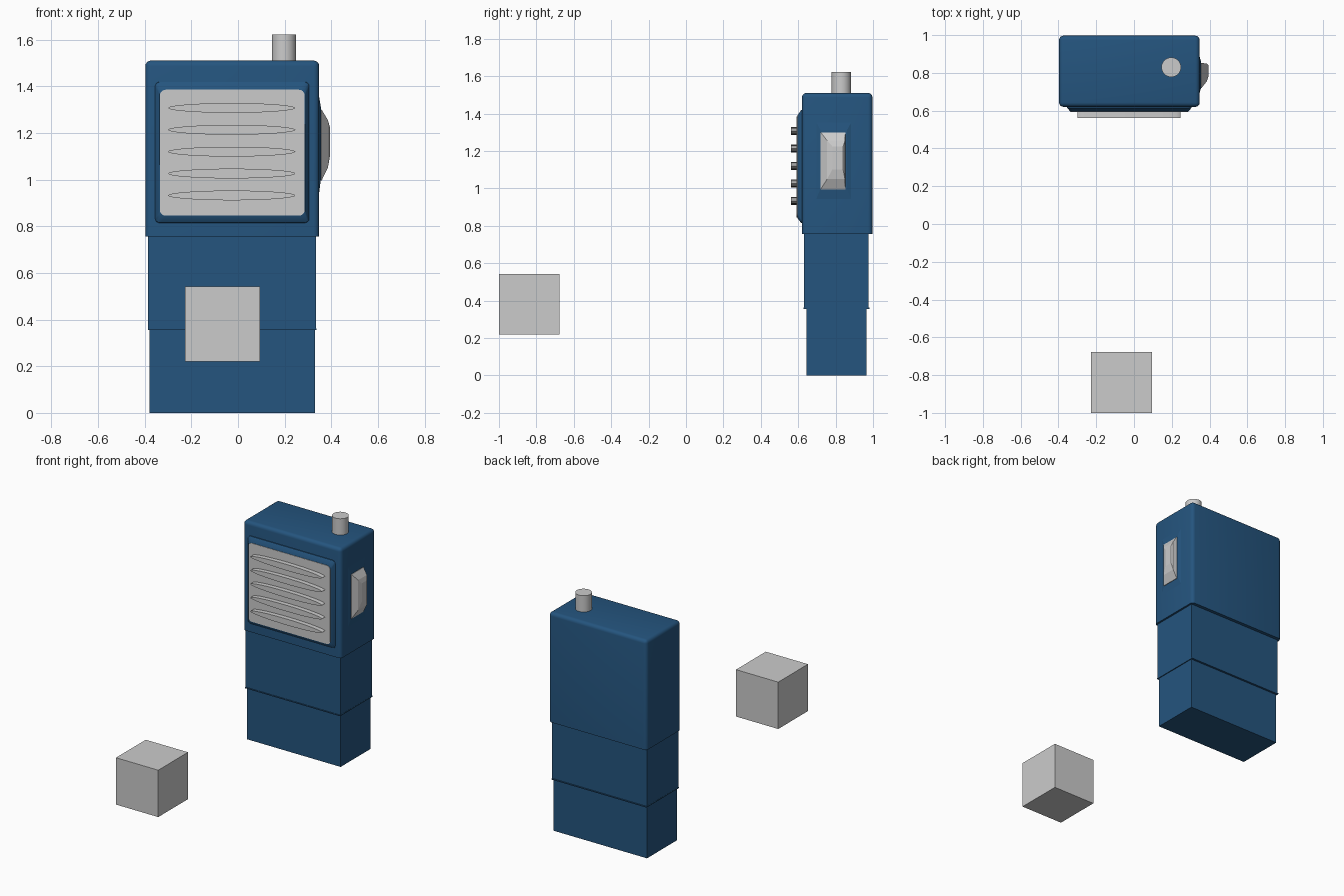
import bpy, bmesh, math
from mathutils import Matrix

if "Cube" in bpy.data.objects:
    bpy.data.objects.remove(bpy.data.objects["Cube"])

blue = bpy.data.materials.new("navy_blue")
blue.diffuse_color = (0.018, 0.09, 0.21, 1)
blue.use_nodes = True
blue.node_tree.nodes["Principled BSDF"].inputs["Base Color"].default_value = blue.diffuse_color


def finish(name, bm, mat=None, smooth=False):
    bmesh.ops.recalc_face_normals(bm, faces=bm.faces)
    me = bpy.data.meshes.new(name)
    bm.to_mesh(me)
    bm.free()
    ob = bpy.data.objects.new(name, me)
    bpy.context.collection.objects.link(ob)
    if mat:
        me.materials.append(mat)
    if smooth:
        bpy.ops.object.select_all(action='DESELECT')
        ob.select_set(True)
        bpy.context.view_layer.objects.active = ob
        bpy.ops.object.shade_smooth_by_angle(angle=math.radians(35))
    return ob


def box(name, x0, x1, y0, y1, z0, z1, mat=None, bevel=0):
    bm = bmesh.new()
    bmesh.ops.create_cube(bm, size=1)
    for v in bm.verts:
        v.co = (x0 + (v.co.x + .5) * (x1 - x0), y0 + (v.co.y + .5) * (y1 - y0),
                z0 + (v.co.z + .5) * (z1 - z0))
    if bevel:  # round everything except the bottom rim
        edges = [e for e in bm.edges if max(v.co.z for v in e.verts) > z0 + 0.01]
        bmesh.ops.bevel(bm, geom=edges, offset=bevel, segments=4, profile=0.5, affect='EDGES')
    return finish(name, bm, mat, bevel > 0)


def rounded(u0, u1, v0, v1, r, n=5):
    pts = []
    for cu, cv, a0 in ((u1 - r, v1 - r, 0), (u0 + r, v1 - r, 90), (u0 + r, v0 + r, 180), (u1 - r, v0 + r, 270)):
        for i in range(n):
            a = math.radians(a0 + 90 * i / (n - 1))
            pts.append((cu + r * math.cos(a), cv + r * math.sin(a)))
    return pts


def loft(name, rings, mat=None, smooth=False):
    bm = bmesh.new()
    loops = [[bm.verts.new(p) for p in ring] for ring in rings]
    n = len(loops[0])
    for a, b in zip(loops, loops[1:]):
        for i in range(n):
            bm.faces.new((a[i], a[(i + 1) % n], b[(i + 1) % n], b[i]))
    bm.faces.new(loops[0])
    bm.faces.new(loops[-1])
    return finish(name, bm, mat, smooth)


def front_loft(name, rings, mat=None):
    return loft(name, [[(u, y, v) for u, v in rounded(*r)] for y, r in rings], mat, True)


def side_loft(name, rings, mat=None):
    return loft(name, [[(x, a, c), (x, b, c), (x, b, d), (x, a, d)] for x, a, b, c, d in rings], mat)


def cylinder(name, loc, rx, ry, depth, axis='Z', segments=32):
    bm = bmesh.new()
    rot = Matrix.Rotation(math.pi / 2, 4, 'X') if axis == 'Y' else Matrix()
    m = Matrix.Translation(loc) @ rot @ Matrix.Diagonal((rx, ry, depth, 1))
    bmesh.ops.create_cone(bm, cap_ends=True, segments=segments, radius1=1, radius2=1, depth=1, matrix=m)
    return finish(name, bm, None, True)


# Stepped body
box("upper_body", -0.397, 0.348, 0.62, 0.997, 0.757, 1.51, blue, 0.024)
box("middle_body", -0.385, 0.335, 0.632, 0.975, 0.358, 0.76, blue)
box("lower_body", -0.38, 0.33, 0.643, 0.966, 0, 0.36, blue)

# Thin lip at the lower step
box("step_lip", -0.386, 0.336, 0.628, 0.98, 0.355, 0.362, blue)

# Raised speaker surround, panel and slats
front_loft("speaker_frame", [(0.63, (-0.358, 0.308, 0.812, 1.42, 0.02)),
                             (0.615, (-0.354, 0.304, 0.815, 1.418, 0.02)),
                             (0.595, (-0.337, 0.288, 0.842, 1.388, 0.025))], blue)
front_loft("speaker_panel", [(0.605, (-0.335, 0.286, 0.845, 1.385, 0.025)),
                             (0.592, (-0.335, 0.286, 0.845, 1.385, 0.025))])
for i in range(5):
    cylinder(f"speaker_slat_{i + 1}", (-0.027, 0.583, 0.932 + i * 0.0937), 0.273, 0.021, 0.044, 'Y')

# Side button on a shallow swelling
side_loft("button_mount", [(0.34, 0.67, 0.91, 0.88, 1.40), (0.355, 0.72, 0.86, 1.0, 1.31)], blue)
side_loft("side_button", [(0.345, 0.72, 0.852, 0.995, 1.30), (0.358, 0.72, 0.852, 0.995, 1.30),
                          (0.385, 0.755, 0.85, 1.05, 1.255), (0.394, 0.782, 0.84, 1.10, 1.225)])

# Top knob
cylinder("top_knob", (0.197, 0.83, 1.56), 0.052, 0.052, 0.124)

# Separate cube in front
box("loose_cube", -0.227, 0.094, -1.0, -0.677, 0.22, 0.542)
